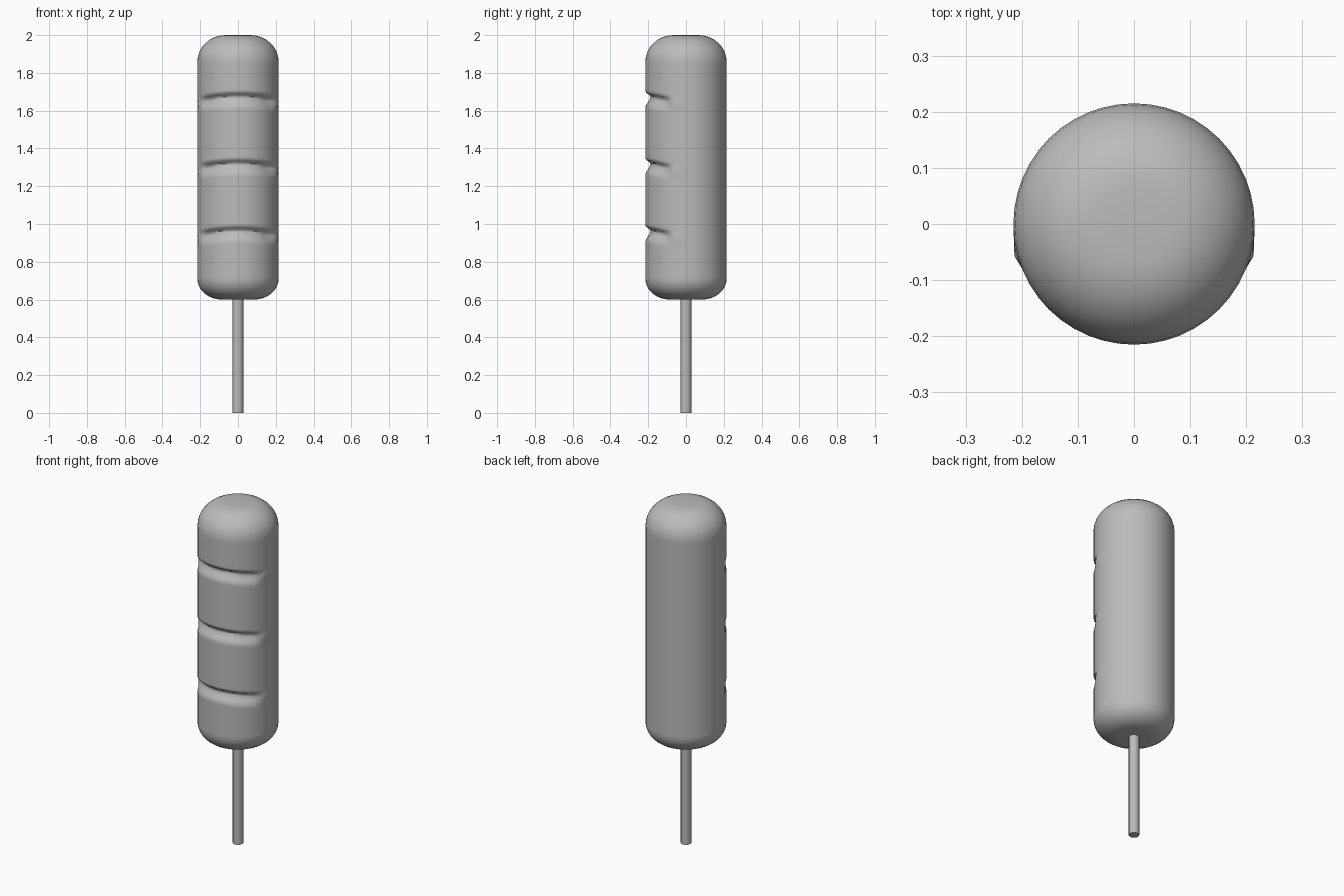
import bpy, bmesh, math

old = bpy.data.objects.get("Cube")
if old:
    bpy.data.objects.remove(old)

RADIUS, BOTTOM, TOP = 0.215, 0.6, 2.0
SEGMENTS = 48
SPAN = math.radians(68)
CUTS = (0.955, 1.31, 1.665)

grey = bpy.data.materials.new("plain grey")
grey.use_nodes = True
colour = (0.5, 0.5, 0.5, 1)
grey.diffuse_color = colour
grey.node_tree.nodes["Principled BSDF"].inputs["Base Color"].default_value = colour


def smoothstep(t):
    t = max(0, min(1, t))
    return t * t * (3 - 2 * t)


def groove(angle, z):
    """Inward offset of the curved slashes; angle is measured from the front."""
    a = abs(angle) / SPAN
    depth = 0.028 * smoothstep((1.06 - a) / 0.3)
    lip = 0.006 * math.exp(-((a - 1.08) / 0.1) ** 2)
    offset = 0
    for cut in CUTS:
        t = z - (cut + 0.01 - 0.028 * min(a, 1.2) ** 2)
        shape = smoothstep(1 - t / 0.026) if t > 0 else smoothstep(1 + t / 0.06)
        offset += (depth - lip) * shape
    return offset


# Rounded cylinder profile
def corner(centre_z, height, width, sign):
    points = []
    for i in range(9):
        a = math.pi / 2 * i / 8
        points.append((RADIUS - width + width * math.cos(a), centre_z + sign * height * math.sin(a)))
    return points


profile = corner(BOTTOM + 0.11, 0.11, 0.13, -1)[::-1]
steps = 110
low, high = BOTTOM + 0.11, TOP - 0.14
profile += [(RADIUS, low + (high - low) * i / steps) for i in range(1, steps)]
profile += corner(high, 0.14, 0.15, 1)

# Body with three slashes across the front
bm = bmesh.new()
rings = []
for r, z in profile:
    ring = []
    for i in range(SEGMENTS):
        a = 2 * math.pi * i / SEGMENTS - math.pi
        radius = r - groove(a, z)
        ring.append(bm.verts.new((radius * math.sin(a), -radius * math.cos(a), z)))
    rings.append(ring)
for lower, upper in zip(rings, rings[1:]):
    for i in range(SEGMENTS):
        j = (i + 1) % SEGMENTS
        bm.faces.new((lower[i], lower[j], upper[j], upper[i]))
bm.faces.new(rings[0][::-1])
bm.faces.new(rings[-1])
mesh = bpy.data.meshes.new("body")
bm.to_mesh(mesh)
bm.free()
body = bpy.data.objects.new("body", mesh)
bpy.context.collection.objects.link(body)

# Stick
bpy.ops.mesh.primitive_cylinder_add(vertices=24, radius=0.028, depth=0.75, location=(0, 0, 0.375))
stick = bpy.context.object
stick.name = "stick"

for obj in (body, stick):
    obj.data.materials.append(grey)
    bpy.ops.object.select_all(action='DESELECT')
    obj.select_set(True)
    bpy.context.view_layer.objects.active = obj
    bpy.ops.object.shade_smooth_by_angle(angle=math.radians(50))
